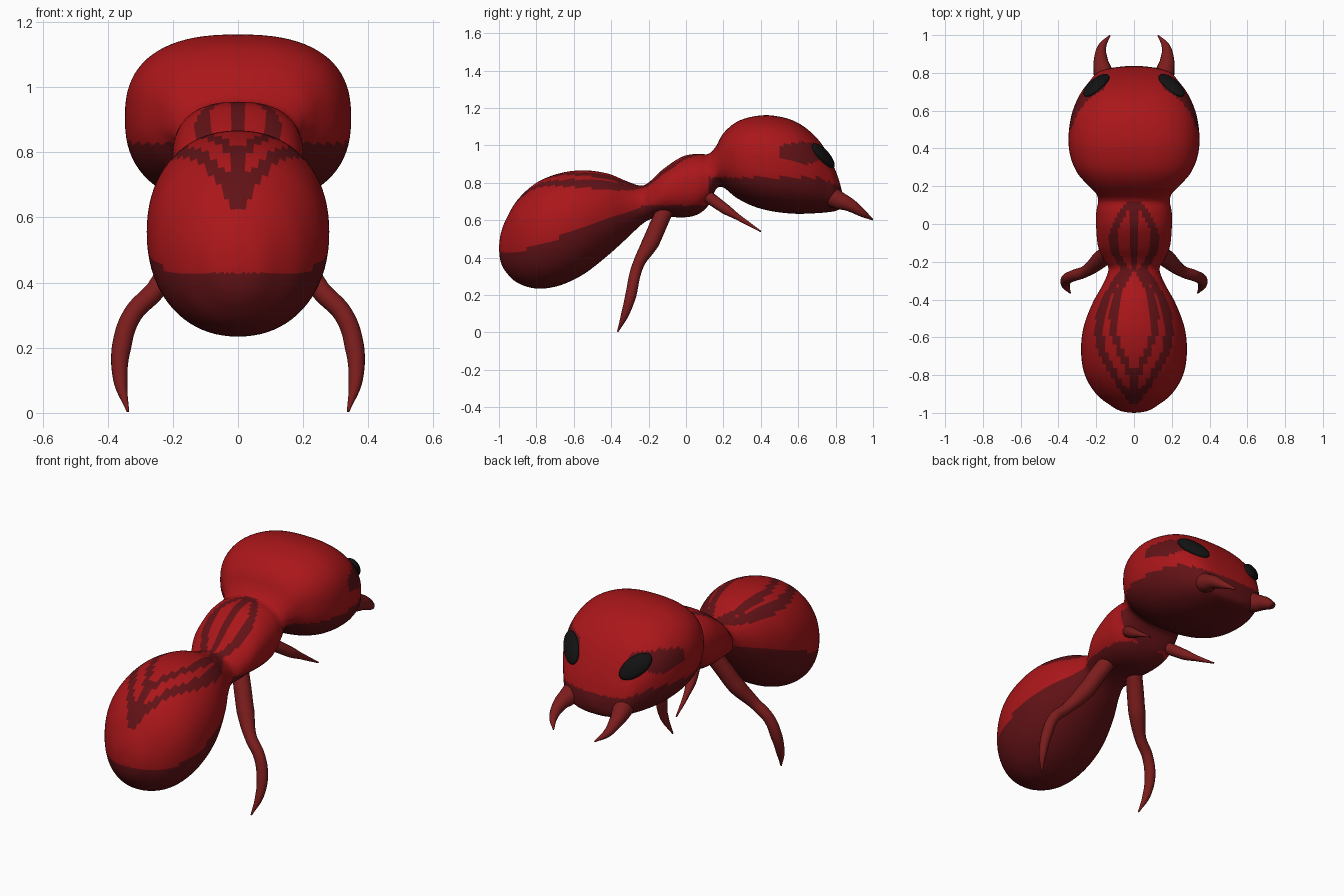
import bpy, bmesh, math
from mathutils import Vector, Matrix

if "Cube" in bpy.data.objects:
    bpy.data.objects.remove(bpy.data.objects["Cube"])


def material(name, rgb):
    m = bpy.data.materials.new(name)
    m.diffuse_color = (*rgb, 1)
    m.use_nodes = True
    m.node_tree.nodes["Principled BSDF"].inputs["Base Color"].default_value = m.diffuse_color
    return m


RED = material("red shell", (0.40, 0.008, 0.010))
DARK = material("dark shell", (0.12, 0.006, 0.008))
LIMB = material("limb", (0.20, 0.012, 0.012))
BLACK = material("eye black", (0.006, 0.006, 0.006))

# Body profile along y: (y, top z, bottom z, half width)
STATIONS = [
    (-1.0, .455, .445, .005), (-.99, .53, .375, .07), (-.96, .61, .32, .125),
    (-.90, .71, .265, .20), (-.80, .80, .235, .26), (-.68, .85, .25, .28),
    (-.55, .867, .31, .268), (-.42, .85, .41, .22), (-.32, .81, .50, .165),
    (-.24, .785, .575, .135), (-.19, .81, .605, .16), (-.12, .875, .62, .19),
    (-.02, .94, .615, .20), (.06, .955, .63, .20), (.12, .955, .68, .19),
    (.16, .995, .765, .20), (.20, 1.065, .775, .238), (.27, 1.125, .72, .30),
    (.36, 1.155, .675, .337), (.46, 1.16, .648, .347), (.58, 1.13, .635, .33),
    (.68, 1.06, .637, .29), (.75, .97, .642, .24), (.80, .865, .65, .195),
    (.825, .79, .665, .125), (.837, .74, .70, .03),
]
SUB, SEG = 6, 80


def spline_rows():
    rows, n = [], len(STATIONS)
    for i in range(n - 1):
        p = [STATIONS[min(max(i + k, 0), n - 1)] for k in (-1, 0, 1, 2)]
        for s in range(SUB):
            t = s / SUB
            rows.append([0.5 * (2 * b + (c - a) * t + (2 * a - 5 * b + 4 * c - d) * t * t
                                + (3 * b - a - 3 * c + d) * t ** 3) for a, b, c, d in zip(*p)])
    return rows + [list(STATIONS[-1])]


def ring(row):
    y, top, bot, w = row
    e = 2 / (2.15 + 0.35 * min(max((y + .3) / .6, 0), 1))
    mid, h = (top + bot) / 2, (top - bot) / 2
    pts = []
    for k in range(SEG):
        a = 2 * math.pi * k / SEG
        c, s = math.cos(a), math.sin(a)
        pts.append((w * math.copysign(abs(c) ** e, c), y, mid + h * math.copysign(abs(s) ** e, s)))
    return pts


def body_part(name, rows, is_dark, cap_first=False, cap_last=False):
    bm = bmesh.new()
    rings = [[bm.verts.new(p) for p in ring(r)] for r in rows]
    for a, b in zip(rings, rings[1:]):
        for k in range(SEG):
            j = (k + 1) % SEG
            bm.faces.new((a[k], b[k], b[j], a[j]))
    if cap_first:
        bm.faces.new(rings[0])
    if cap_last:
        bm.faces.new(rings[-1][::-1])
    bmesh.ops.recalc_face_normals(bm, faces=bm.faces)
    for f in bm.faces:
        c = f.calc_center_median()
        f.smooth = True
        f.material_index = int(is_dark(abs(c.x), c.y, c.z))
    me = bpy.data.meshes.new(name)
    bm.to_mesh(me)
    bm.free()
    me.materials.append(RED)
    me.materials.append(DARK)
    ob = bpy.data.objects.new(name, me)
    bpy.context.collection.objects.link(ob)
    return ob


def arch(y, y0, y1, width):
    return width * math.sin(math.pi * (y - y0) / (y1 - y0)) if y0 < y < y1 else -1


# Shell markings
def abdomen_dark(x, y, z):
    if z < .43 + max(0, y + .9) * .36:
        return True
    if z < .55:
        return False
    return (abs(x - arch(y, -.82, -.2, .11)) < .02 or abs(x - arch(y, -.95, -.17, .185)) < .022
            or (x < .03 and -.94 < y < -.76))


def thorax_dark(x, y, z):
    if z < .68:
        return True
    return z > .76 and (x < .018 or abs(x - arch(y, -.3, .14, .11)) < .022)


def head_dark(x, y, z):
    patch = ((y - .62) / .13) ** 2 + ((z - .96) / .06) ** 2 < 1 and x > .15
    return z < .83 - max(0, y - .7) * .4 or patch


# Abdomen, thorax and head share one continuous profile
rows = spline_rows()
a, b = 9 * SUB, 14 * SUB
body_part("abdomen", rows[:a + 1], abdomen_dark, cap_first=True)
body_part("thorax", rows[a:b + 1], thorax_dark)
head = body_part("head", rows[b:], head_dark, cap_last=True)


# Tapered limbs: points are (x, y, z, radius)
def limb(name, pts, side):
    cu = bpy.data.curves.new(name, 'CURVE')
    cu.dimensions = '3D'
    cu.bevel_depth = 1
    cu.bevel_resolution = 6
    cu.resolution_u = 8
    cu.use_fill_caps = True
    sp = cu.splines.new('BEZIER')
    sp.bezier_points.add(len(pts) - 1)
    for bp, (x, y, z, r) in zip(sp.bezier_points, pts):
        bp.co = (side * x, y, z)
        bp.radius = r
        bp.handle_left_type = bp.handle_right_type = 'AUTO'
    cu.materials.append(LIMB)
    ob = bpy.data.objects.new(name, cu)
    bpy.context.collection.objects.link(ob)
    bpy.ops.object.select_all(action='DESELECT')
    ob.select_set(True)
    bpy.context.view_layer.objects.active = ob
    bpy.ops.object.convert(target='MESH')
    bpy.ops.object.shade_smooth()


BACK_LEG = [(.09, -.11, .66, .045), (.135, -.15, .57, .046), (.18, -.19, .48, .046),
            (.255, -.25, .375, .031), (.325, -.275, .30, .030), (.358, -.295, .20, .030),
            (.361, -.325, .10, .022), (.338, -.365, .004, .004)]
FRONT_LEG = [(.11, .07, .76, .03), (.15, .14, .71, .032), (.18, .21, .66, .028),
             (.20, .28, .615, .016), (.22, .40, .54, .004)]
MANDIBLE = [(.15, .74, .75, .06), (.165, .81, .71, .05), (.176, .87, .685, .037),
            (.168, .94, .64, .022), (.128, .998, .603, .004)]


# Eyes: flattened ellipsoids seated on the head surface
def eye(name, side):
    _, co, n, _ = head.closest_point_on_mesh(Vector((side * .2, .735, .945)))
    u = Vector((side * .125, -.115, .12))
    u = (u - n * u.dot(n)).normalized()
    v = n.cross(u)
    bm = bmesh.new()
    bmesh.ops.create_uvsphere(bm, u_segments=32, v_segments=16, radius=1)
    frame = Matrix((u * .098, v * .052, n * .026)).transposed().to_4x4()
    bm.transform(Matrix.Translation(co) @ frame)
    for f in bm.faces:
        f.smooth = True
    bmesh.ops.recalc_face_normals(bm, faces=bm.faces)
    me = bpy.data.meshes.new(name)
    bm.to_mesh(me)
    bm.free()
    me.materials.append(BLACK)
    bpy.context.collection.objects.link(bpy.data.objects.new(name, me))


bpy.context.view_layer.update()
for side, tag in ((1, "right"), (-1, "left")):
    limb("back_leg_" + tag, BACK_LEG, side)
    limb("front_leg_" + tag, FRONT_LEG, side)
    limb("mandible_" + tag, MANDIBLE, side)
    eye("eye_" + tag, side)
